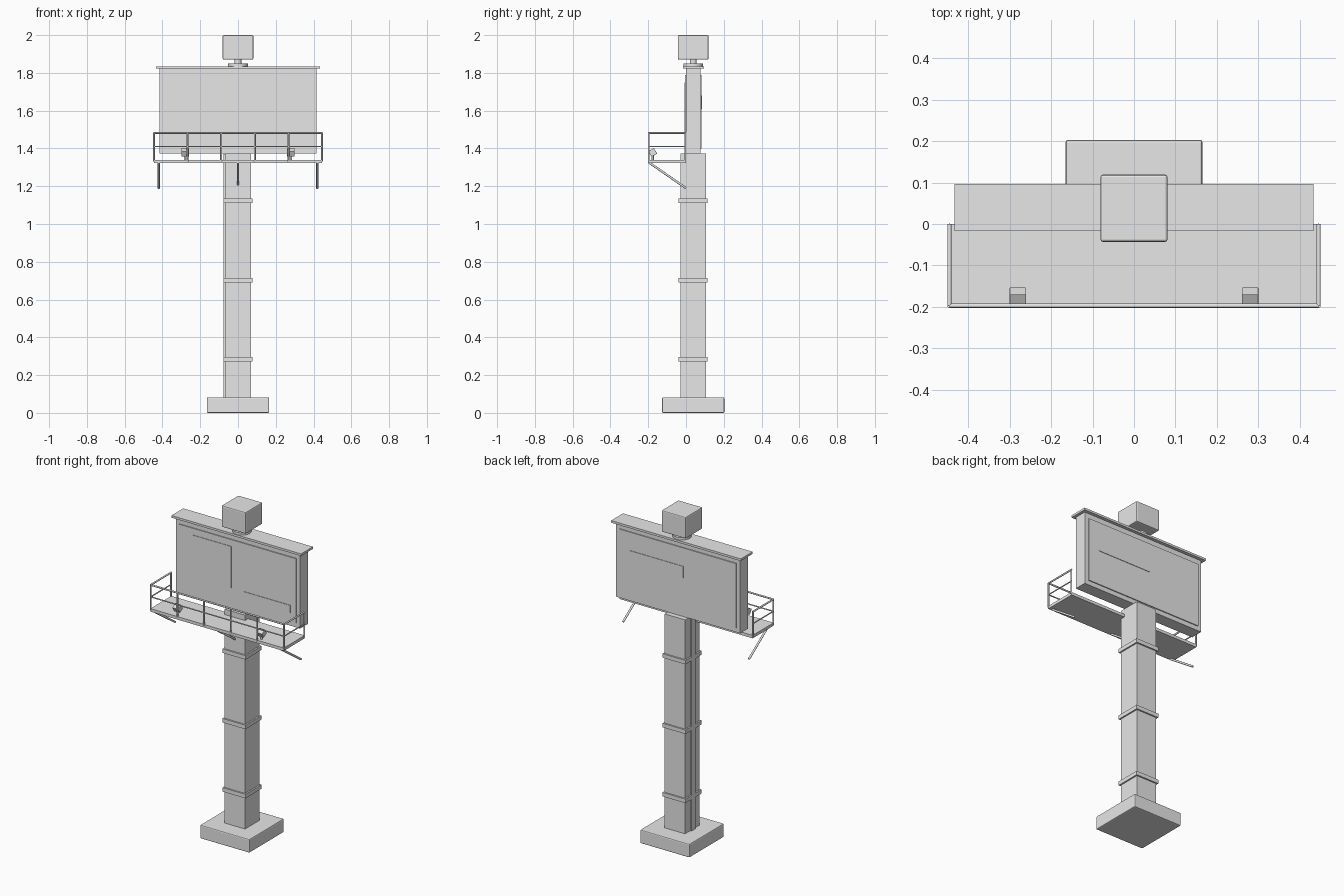
import bpy
from mathutils import Vector, Matrix
from math import radians

cube = bpy.data.objects.get("Cube")
if cube:
    bpy.data.objects.remove(cube, do_unlink=True)

GREY = (0.8, 0.8, 0.8, 1)
grey = bpy.data.materials.new("light_grey")
grey.use_nodes = True
grey.diffuse_color = GREY
grey.node_tree.nodes["Principled BSDF"].inputs["Base Color"].default_value = GREY

CY = 0.038  # depth centre of column and sign


def finish(name):
    ob = bpy.context.object
    ob.name = name
    ob.data.materials.append(grey)
    return ob


def box(name, x, y, z, bevel=0.0):
    """Box from (min, max) ranges."""
    ranges = (x, y, z)
    bpy.ops.mesh.primitive_cube_add(size=1)
    ob = finish(name)
    size = Vector([b - a for a, b in ranges])
    centre = Vector([(a + b) / 2 for a, b in ranges])
    ob.data.transform(Matrix.Diagonal(size).to_4x4())
    ob.location = centre
    if bevel:
        mod = ob.modifiers.new("bevel", 'BEVEL')
        mod.width = bevel
        mod.segments = 2
    return ob


def square(name, half, z, bevel=0.0):
    return box(name, (-half, half), (CY - half, CY + half), z, bevel)


def rod(name, start, end, radius, sides=12):
    a, b = Vector(start), Vector(end)
    bpy.ops.mesh.primitive_cylinder_add(vertices=sides, radius=radius, depth=(b - a).length)
    ob = finish(name)
    ob.location = (a + b) / 2
    ob.rotation_euler = (b - a).to_track_quat('Z', 'Y').to_euler()
    bpy.ops.object.shade_smooth_by_angle(angle=radians(40))
    return ob


# Foundation and column
square("foundation", 0.165, (0, 0.082), 0.006)
square("column", 0.068, (0.08, 1.373))
for i, z in enumerate((0.285, 0.702, 1.122)):
    square(f"column_band_{i}", 0.077, (z - 0.012, z + 0.012))
box("column_conduit", (-0.077, -0.06), (CY - 0.018, CY + 0.018), (0.08, 1.37))

# Sign cabinet, cap and face panels
box("sign_cabinet", (-0.415, 0.415), (0, 0.076), (1.373, 1.824))
box("sign_cap", (-0.433, 0.433), (-0.017, 0.096), (1.822, 1.835))
box("front_panel", (-0.39, 0.39), (-0.006, 0.01), (1.40, 1.79))
box("back_panel", (-0.39, 0.39), (0.066, 0.082), (1.40, 1.79))
box("front_picture_plate", (-0.30, -0.04), (-0.009, -0.004), (1.50, 1.75))
box("front_caption_plate", (0.04, 0.355), (-0.009, -0.004), (1.455, 1.50))
box("back_caption_plate", (-0.04, 0.32), (0.08, 0.085), (1.61, 1.68))

# Topper box on its turntable
rod("turntable", (0, CY, 1.835), (0, CY, 1.849), 0.052, 24)
rod("turntable_neck", (0, CY, 1.845), (0, CY, 1.88), 0.018, 16)
square("topper_box", 0.081, (1.87, 2.0), 0.006)

# Service walkway with struts
box("walkway_deck", (-0.445, 0.445), (-0.2, 0), (1.322, 1.34))
for i, x in enumerate((-0.42, 0, 0.42)):
    rod(f"walkway_strut_{i}", (x, -0.195, 1.325), (x, 0, 1.19), 0.006)

# Railing
X, FRONT, TOP, MID = 0.445, -0.197, 1.482, 1.41
for i in range(6):
    x = -X + i * X * 2 / 5
    rod(f"rail_post_{i}", (x, FRONT, 1.33), (x, FRONT, TOP), 0.005)
for label, z, r in (("top", TOP, 0.005), ("middle", MID, 0.0035)):
    rod(f"{label}_rail_front", (-X, FRONT, z), (X, FRONT, z), r)
    for side, x in (("left", X), ("right", -X)):
        rod(f"{label}_rail_{side}", (x, FRONT, z), (x, 0, z), r)
for side, x in (("left", X), ("right", -X)):
    rod(f"rear_post_{side}", (x, -0.004, 1.33), (x, -0.004, TOP), 0.005)

# Floodlights tilted up at the sign
for side, x in (("left", 0.28), ("right", -0.28)):
    lamp = box(f"floodlight_{side}", (x - 0.02, x + 0.02), (-0.193, -0.159), (1.362, 1.396), 0.002)
    lamp.rotation_euler.x = radians(30)
    rod(f"floodlight_stem_{side}", (x, -0.176, 1.335), (x, -0.176, 1.375), 0.006)
